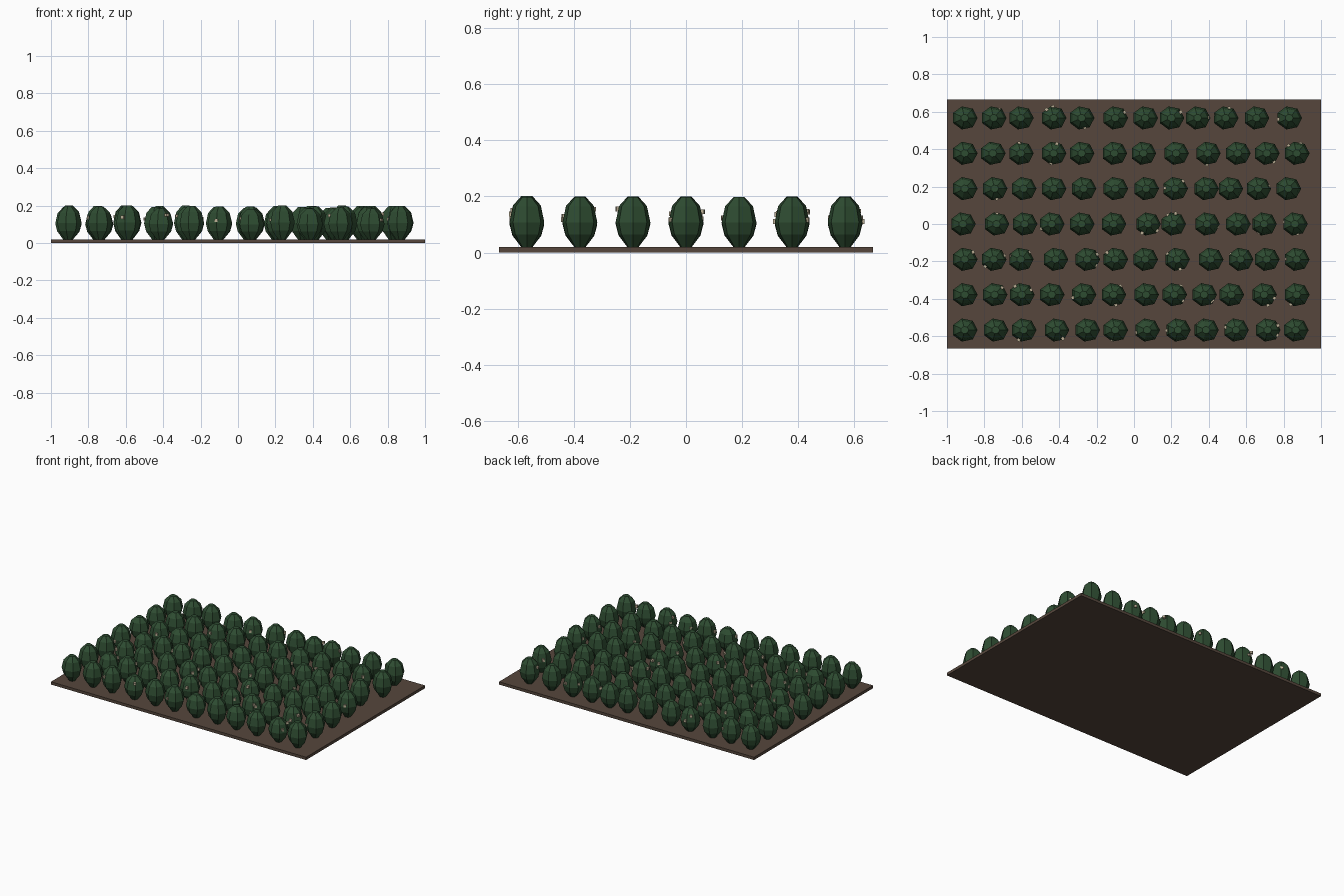
import bpy, bmesh, math, random
from mathutils import Matrix, Vector

if "Cube" in bpy.data.objects:
    bpy.data.objects.remove(bpy.data.objects["Cube"])

random.seed(4)


def material(name, rgb):
    m = bpy.data.materials.new(name)
    m.diffuse_color = (*rgb, 1)
    m.use_nodes = True
    m.node_tree.nodes["Principled BSDF"].inputs["Base Color"].default_value = m.diffuse_color
    return m


soil_mat = material("brown soil", (0.092, 0.062, 0.045))
leaf_mat = material("dark green leaf", (0.027, 0.072, 0.031))
bloom_mat = material("pale cream bloom", (0.50, 0.43, 0.30))


def finish(bm, name, mat):
    bmesh.ops.recalc_face_normals(bm, faces=bm.faces)
    me = bpy.data.meshes.new(name)
    bm.to_mesh(me)
    bm.free()
    me.materials.append(mat)
    ob = bpy.data.objects.new(name, me)
    bpy.context.collection.objects.link(ob)
    return ob


# soil bed
bm = bmesh.new()
bmesh.ops.create_cube(bm, size=1, matrix=Matrix.Translation((0, 0, 0.01)) @ Matrix.Diagonal((2, 1.332, 0.02, 1)))
finish(bm, "soil_bed", soil_mat)

# bush profile: (radius, height), seven-sided
SIDES = 7
PROFILE = [(0.020, 0.018), (0.055, 0.065), (0.066, 0.108), (0.053, 0.165), (0.021, 0.198)]


def add_bush(bm, x, y, s):
    rings = []
    for r, z in PROFILE:
        rings.append([bm.verts.new((x + r * 1.04 * math.cos(a), y + r * 0.96 * math.sin(a),
                                    0.018 + (z - 0.018) * s))
                      for a in (2 * math.pi * i / SIDES for i in range(SIDES))])
    for lo, hi in zip(rings, rings[1:]):
        for i in range(SIDES):
            j = (i + 1) % SIDES
            bm.faces.new((lo[i], lo[j], hi[j], hi[i]))
    bm.faces.new(rings[0][::-1])
    bm.faces.new(rings[-1])


# bush positions along each row, back row first
ROWS = [
    [-.905, -.75, -.605, -.43, -.28, -.10, .06, .20, .34, .49, .655, .83],
    [-.905, -.755, -.605, -.43, -.28, -.105, .05, .225, .395, .555, .71, .87],
    [-.905, -.745, -.59, -.43, -.27, -.10, .065, .22, .385, .515, .665, .825],
    [-.915, -.735, -.585, -.44, -.28, -.11, .075, .21, .39, .555, .695, .86],
    [-.905, -.75, -.605, -.42, -.25, -.10, .06, .23, .41, .57, .71, .87],
    [-.905, -.745, -.60, -.44, -.27, -.11, .065, .215, .375, .52, .695, .87],
    [-.905, -.74, -.59, -.415, -.25, -.10, .07, .235, .385, .545, .715, .865],
]
FRONT_SCALE = [.98, .98, 1.02, .93, 1.0, .98, .91, 1.02, .92, .95, .93, 1.02]

for n, xs in enumerate(ROWS):
    y = 0.567 - 0.189 * n
    bushes, blooms = bmesh.new(), bmesh.new()
    for k, x in enumerate(xs):
        s = FRONT_SCALE[k] if n == 6 else random.uniform(0.91, 1.02)
        if k == 11:
            s = 1.0
        add_bush(bushes, x, y, s)
        # small blooms half sunk into the upper sides
        for _ in range(random.choice((0, 0, 1, 1, 2))):
            a = random.uniform(0, 2 * math.pi)
            r = random.uniform(0.052, 0.06)
            p = Vector((x + r * math.cos(a), y + r * math.sin(a), random.uniform(0.11, 0.155)))
            bmesh.ops.create_cube(blooms, size=0.017, matrix=Matrix.Translation(p) @ Matrix.Rotation(a, 4, 'Z'))
    finish(bushes, f"bush_row_{n + 1}", leaf_mat)
    finish(blooms, f"bloom_row_{n + 1}", bloom_mat)
